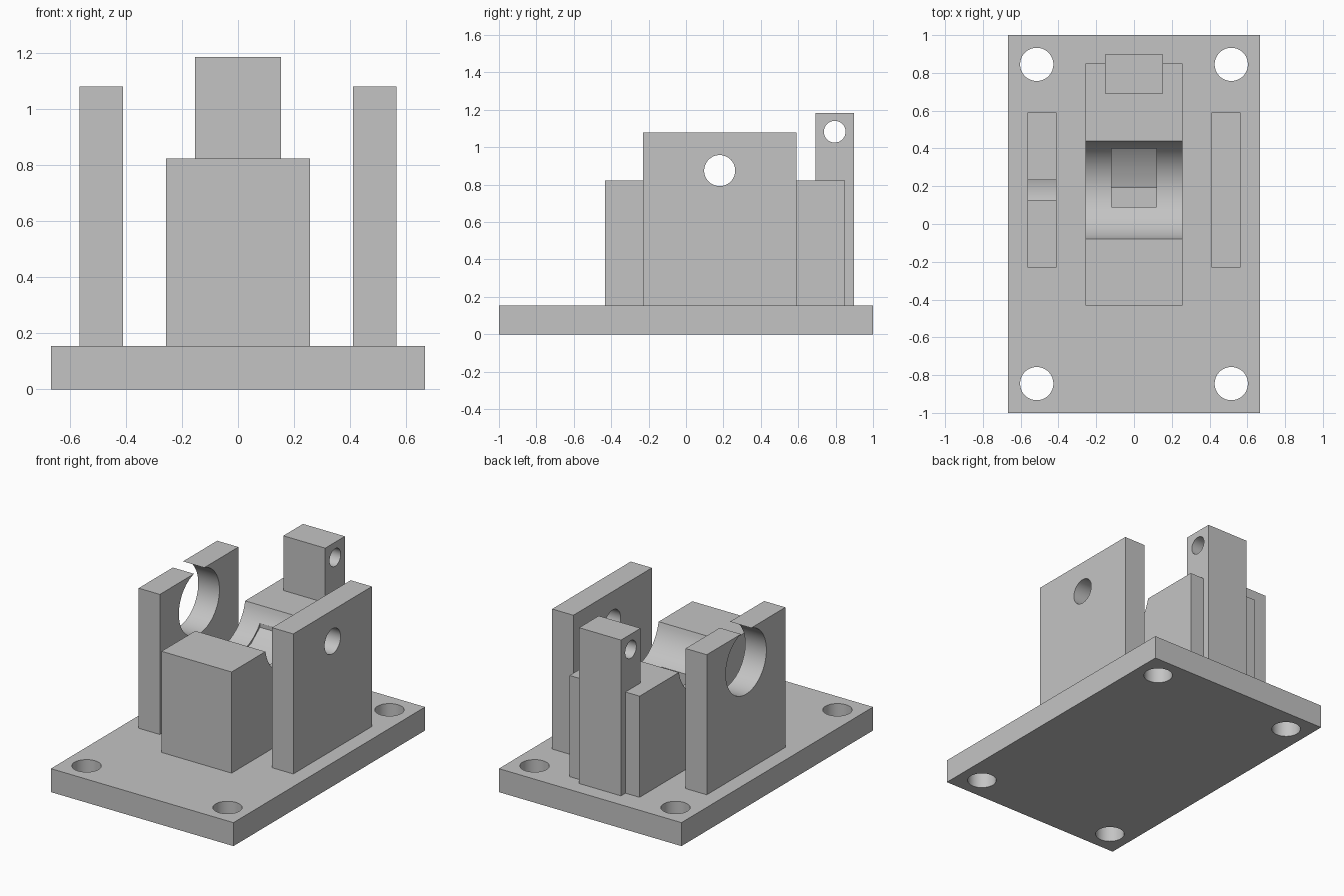
import bpy
import bmesh
import math
from mathutils import Matrix, Vector

cube = bpy.data.objects.get("Cube")
if cube:
    bpy.data.objects.remove(cube)

# Single plain material
grey = bpy.data.materials.new("plain_grey")
grey.use_nodes = True
grey.diffuse_color = (0.55, 0.55, 0.55, 1)
grey.node_tree.nodes["Principled BSDF"].inputs["Base Color"].default_value = (0.55, 0.55, 0.55, 1)

BASE_TOP = 0.155
BORE_Y, BORE_Z = 0.18, 0.875


def finish(name, bm):
    bmesh.ops.recalc_face_normals(bm, faces=bm.faces)
    mesh = bpy.data.meshes.new(name)
    bm.to_mesh(mesh)
    bm.free()
    mesh.materials.append(grey)
    obj = bpy.data.objects.new(name, mesh)
    bpy.context.collection.objects.link(obj)
    return obj


def box(name, x, y, z):
    bm = bmesh.new()
    bmesh.ops.create_cube(bm, size=1)
    for v in bm.verts:
        v.co = Vector([lo + (c + 0.5) * (hi - lo) for c, (lo, hi) in zip(v.co, (x, y, z))])
    return finish(name, bm)


def cylinder(name, centre, radius, depth, axis="Z"):
    turn = Matrix.Rotation(math.pi / 2, 4, "Y") if axis == "X" else Matrix.Identity(4)
    bm = bmesh.new()
    bmesh.ops.create_cone(bm, cap_ends=True, segments=64, radius1=radius, radius2=radius,
                          depth=depth, matrix=Matrix.Translation(centre) @ turn)
    return finish(name, bm)


def side_profile(name, points, half_width):
    # Extrude a (y, z) outline across x
    bm = bmesh.new()
    face = bm.faces.new([bm.verts.new((-half_width, y, z)) for y, z in points])
    new = bmesh.ops.extrude_face_region(bm, geom=[face])["geom"]
    bmesh.ops.translate(bm, vec=(2 * half_width, 0, 0),
                        verts=[g for g in new if isinstance(g, bmesh.types.BMVert)])
    return finish(name, bm)


def cut(obj, cutters):
    bpy.context.view_layer.objects.active = obj
    for c in cutters:
        mod = obj.modifiers.new("cut", "BOOLEAN")
        mod.operation = "DIFFERENCE"
        mod.solver = "EXACT"
        mod.object = c
        bpy.ops.object.modifier_apply(modifier=mod.name)
        bpy.data.objects.remove(c)
    bpy.ops.object.select_all(action="DESELECT")
    obj.select_set(True)
    bpy.ops.object.shade_smooth_by_angle(angle=math.radians(30))


# Base plate with four corner holes
base = box("base_plate", (-0.667, 0.667), (-1, 1), (0, BASE_TOP))
cut(base, [cylinder("bolt_hole", (sx * 0.515, sy * 0.845, 0.08), 0.088, 0.4)
           for sx in (-1, 1) for sy in (-1, 1)])

# Side plates: a small bore on the left, a large open bore on the right
for name, side, radius in (("left_plate", 1, 0.083), ("right_plate", -1, 0.212)):
    xs = sorted((side * 0.41, side * 0.565))
    plate = box(name, xs, (-0.23, 0.59), (BASE_TOP, 1.08))
    cut(plate, [cylinder("bore", (side * 0.49, BORE_Y, BORE_Z), radius, 0.4, "X")])

# Cradle block with a round trough and a pocket in its floor
cradle = box("cradle_block", (-0.256, 0.256), (-0.432, 0.85), (BASE_TOP, 0.823))
pocket = side_profile("pocket", [(0.09, 0.95), (0.09, 0.45), (0.19, 0.45), (0.19, 0.595),
                                 (0.305, 0.625), (0.4, 0.7), (0.4, 0.95)], 0.12)
cut(cradle, [cylinder("trough", (0, BORE_Y, BORE_Z), 0.265, 1, "X"), pocket])

# Rear post with a cross hole
post = box("rear_post", (-0.153, 0.153), (0.692, 0.897), (BASE_TOP, 1.184))
cut(post, [cylinder("pin_hole", (0, 0.795, 1.083), 0.058, 0.6, "X")])
